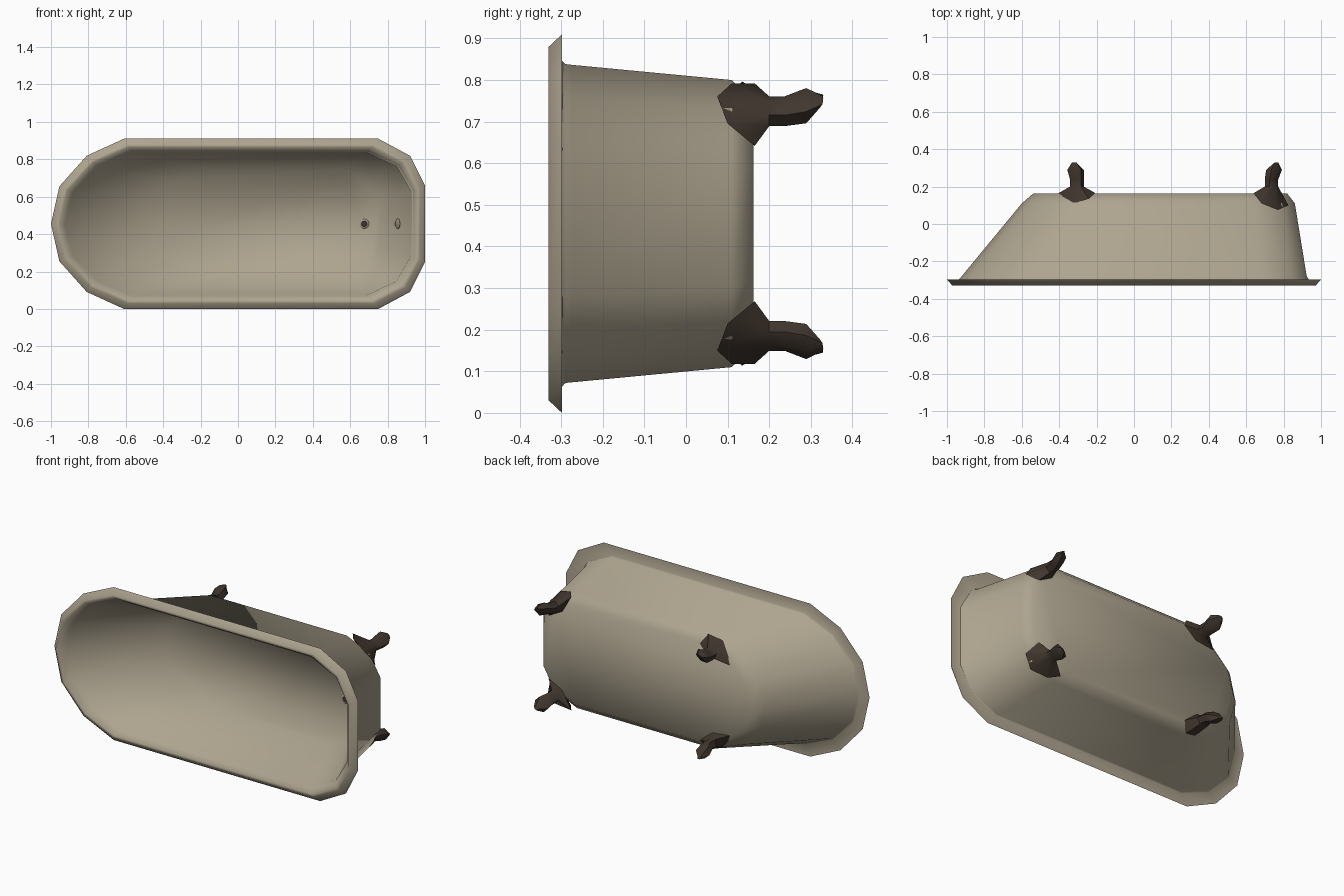
import bpy, bmesh, math
from mathutils import Vector

if "Cube" in bpy.data.objects:
    bpy.data.objects.remove(bpy.data.objects["Cube"])

ZC = 0.455  # height of the mirror plane


def material(name, rgb):
    m = bpy.data.materials.new(name)
    m.diffuse_color = (*rgb, 1)
    m.use_nodes = True
    m.node_tree.nodes["Principled BSDF"].inputs["Base Color"].default_value = m.diffuse_color
    return m


ENAMEL = material("aged enamel", (0.42, 0.37, 0.275))
IRON = material("dark iron", (0.052, 0.037, 0.027))
METAL = material("worn metal", (0.33, 0.29, 0.22))


def loft(name, rings, mat, angle):
    """Skin equal-length rings of points and cap both ends."""
    bm = bmesh.new()
    vs = [[bm.verts.new(p) for p in r] for r in rings]
    n = len(vs[0])
    for a, b in zip(vs, vs[1:]):
        for i in range(n):
            j = (i + 1) % n
            bm.faces.new((a[i], a[j], b[j], b[i]))
    bm.faces.new(vs[0])
    bm.faces.new(vs[-1])
    bmesh.ops.recalc_face_normals(bm, faces=bm.faces)
    me = bpy.data.meshes.new(name)
    bm.to_mesh(me)
    bm.free()
    ob = bpy.data.objects.new(name, me)
    bpy.context.collection.objects.link(ob)
    me.materials.append(mat)
    bpy.ops.object.select_all(action='DESELECT')
    ob.select_set(True)
    bpy.context.view_layer.objects.active = ob
    bpy.ops.object.shade_smooth_by_angle(angle=math.radians(angle))
    return ob


def outline(y, xl, xr, h, ll, lr):
    """Tub outline: rounded left end of length ll, cornered right end of length lr."""
    half = [(xl + ll * .115, .44), (xl + ll * .49, .80), (xl + ll, 1),
            (xr - lr, 1), (xr - lr * .32, .80), (xr, .45)]
    pts = [(xl, 0)] + half + [(x, -f) for x, f in reversed(half)]
    return [(x, y, ZC + f * h) for x, f in pts]


# Tub: outside bottom, up the wall, over the rim, down the inside
FLOOR = 0.05
tub = [
    (0.162, -0.54, 0.82, 0.295, 0.33, 0.20),
    (0.11, -0.60, 0.86, 0.345, 0.34, 0.22),
    (-0.29, -0.93, 0.925, 0.383, 0.36, 0.24),
    (-0.298, -0.94, 0.935, 0.392, 0.37, 0.24),
    (-0.298, -1.0, 1.0, 0.455, 0.39, 0.25),
    (-0.33, -0.97, 0.97, 0.425, 0.38, 0.24),
    (-0.33, -0.955, 0.955, 0.41, 0.37, 0.24),
    (-0.29, -0.925, 0.93, 0.384, 0.36, 0.24),
    (FLOOR, -0.51, 0.76, 0.290, 0.31, 0.18),
]
loft("tub", [outline(*r) for r in tub], ENAMEL, 85)


# Feet: bracket hugging the tub edge, neck, flared toe; rows of (outward, sideways, y)
def foot(name, ax, az, turn, lift, sz):
    base = [(-.02, -.115, .165), (.01, -.085, .11 + lift), (.05, 0, .075 + lift),
            (.043, .085, .10 + lift), (-.02, .098, .165), (-.05, 0, .164)]

    def hexa(y, u0, ru, rt, tilt=0.0):
        shape = [(-.6, -1), (.6, -1), (1, 0), (.6, 1), (-.6, 1), (-1, 0)]
        return [(u0 + a * ru, b * rt, y + a * tilt) for a, b in shape]

    rows = [base, hexa(.20, 0, .031, .032), hexa(.237, 0, .031, .032),
            hexa(.289, .019, .033, .040), hexa(.325, .032, .010, .014, .005)]
    c, s = math.cos(turn), math.sin(turn)
    rings = [[(ax + u * s + t * c, y, ZC + sz * (az - ZC + u * c - t * s))
              for u, t, y in r] for r in rows]
    loft(name, rings, IRON, 50)


for sz, side in ((1, "upper"), (-1, "lower")):
    foot(side + "_left_foot", -0.305, 0.725, math.radians(-22), 0.035, sz)
    foot(side + "_right_foot", 0.735, 0.725, math.radians(45), 0.0, sz)


# Fittings: drain and overflow discs
def disc(name, centre, normal, r, depth, mat):
    n = Vector(normal).normalized()
    a = Vector((0, 0, 1))
    b = n.cross(a)
    rings = []
    for d, k in ((-depth, 1), (depth * .4, 1), (depth, .8)):
        rings.append([Vector(centre) + n * d + (a * math.cos(q) + b * math.sin(q)) * r * k
                      for q in (math.tau * i / 12 for i in range(12))])
    loft(name, rings, mat, 40)


disc("drain_ring", (0.675, FLOOR, ZC), (0, -1, 0), 0.026, 0.006, METAL)
disc("drain_hole", (0.675, FLOOR - 0.003, ZC), (0, -1, 0), 0.018, 0.005, IRON)
disc("overflow_plate", (0.855, -0.140, ZC), (-0.894, -0.447, 0), 0.028, 0.006, METAL)
